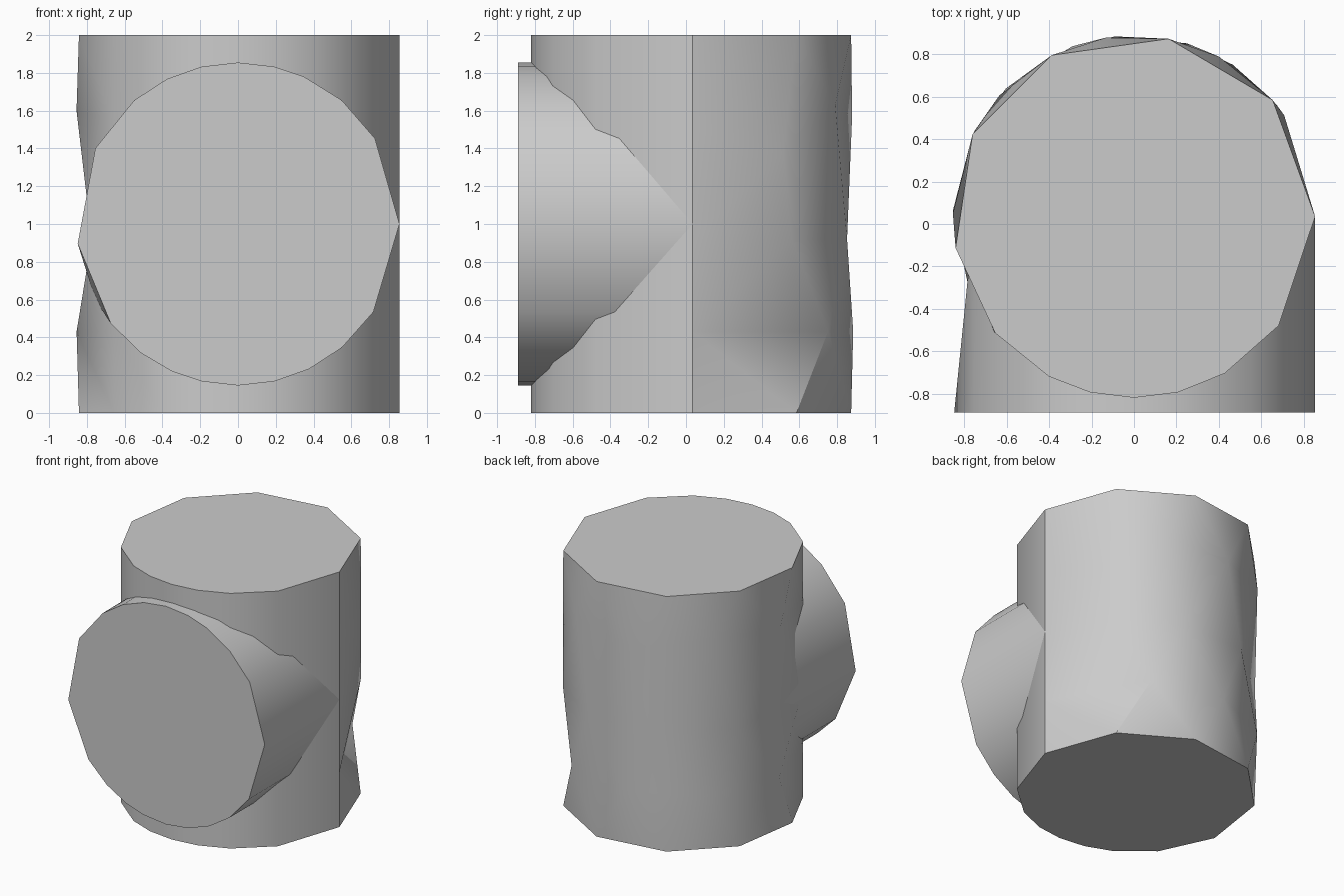
import bpy
import bmesh
from math import sin, cos, radians

cube = bpy.data.objects.get("Cube")
if cube:
    bpy.data.objects.remove(cube, do_unlink=True)

RADIUS = 0.855      # shared by the upright pipe and the side branch
AXIS_Y = 0.035      # upright pipe axis
AXIS_Z = 1.0        # branch axis
BRANCH_END = -0.89

grey = bpy.data.materials.new("plain_grey")
grey.use_nodes = True
colour = (0.6, 0.6, 0.6, 1.0)
grey.diffuse_color = colour
grey.node_tree.nodes["Principled BSDF"].inputs["Base Color"].default_value = colour


def upright_point(angle, height):
    a = radians(angle)
    return (RADIUS * cos(a), AXIS_Y + RADIUS * sin(a), height)


def branch_point(angle, depth):
    a = radians(angle)
    return (RADIUS * cos(a), depth, AXIS_Z + RADIUS * sin(a))


def zip_rings(bm, low, high):
    """Join two closed rings of (angle, vertex) with triangles, in angle order."""
    low = low + [(low[0][0] + 360, low[0][1])]
    high = high + [(high[0][0] + 360, high[0][1])]
    i = j = 0
    while i < len(low) - 1 or j < len(high) - 1:
        step_low = j == len(high) - 1 or (
            i < len(low) - 1 and low[i + 1][0] <= high[j + 1][0])
        if step_low:
            bm.faces.new((low[i][1], low[i + 1][1], high[j][1]))
            i += 1
        else:
            bm.faces.new((low[i][1], high[j + 1][1], high[j][1]))
            j += 1


def make_pipe(name, rings, point):
    """Skin a stack of (angle, station) rings and close both ends."""
    bm = bmesh.new()
    loops = [[(a, bm.verts.new(point(a, s))) for a, s in ring] for ring in rings]
    for low, high in zip(loops, loops[1:]):
        zip_rings(bm, low, high)
    for end in (loops[0], loops[-1]):
        bm.faces.new([v for _, v in end])
    bmesh.ops.recalc_face_normals(bm, faces=bm.faces)
    mesh = bpy.data.meshes.new(name)
    bm.to_mesh(mesh)
    bm.free()
    mesh.materials.append(grey)
    obj = bpy.data.objects.new(name, mesh)
    bpy.context.collection.objects.link(obj)
    bpy.ops.object.select_all(action='DESELECT')
    obj.select_set(True)
    bpy.context.view_layer.objects.active = obj
    bpy.ops.object.shade_smooth_by_angle(angle=radians(35))
    return obj


def level(angles, station):
    return [(a, station) for a in angles]


# Upright pipe: fine facets in front, coarse staggered facets behind
front = [242, 256, 270, 284, 300, 323]
end_ring = [0, 40, 79, 117, 153, 190, 220] + front
lower = [0, 57, 96, 135, 178, 220] + front
middle = [0, 38, 73, 110, 152, 205, 222] + front
upper = [(0, 1.5), (34, 1.37), (62, 1.63), (99, 1.57), (138, 1.65), (179, 1.6)]
upper += level([220] + front, 1.55)
make_pipe("upright_pipe", [
    level(end_ring, 0.0),
    level(lower, 0.43),
    level(middle, 0.92),
    upper,
    level(end_ring, 2.0),
], upright_point)

# Side branch: fine facets above and below, coarse at the sides
crown = [32, 50, 66, 77, 90, 103, 116, 130]
keel = [218, 233, 246, 257, 270, 283, 296, 310, 327]
make_pipe("side_branch", [
    level([0] + crown + [152, 187] + keel, BRANCH_END),
    level([0] + crown + [152, 208] + keel, AXIS_Y),
], branch_point)
